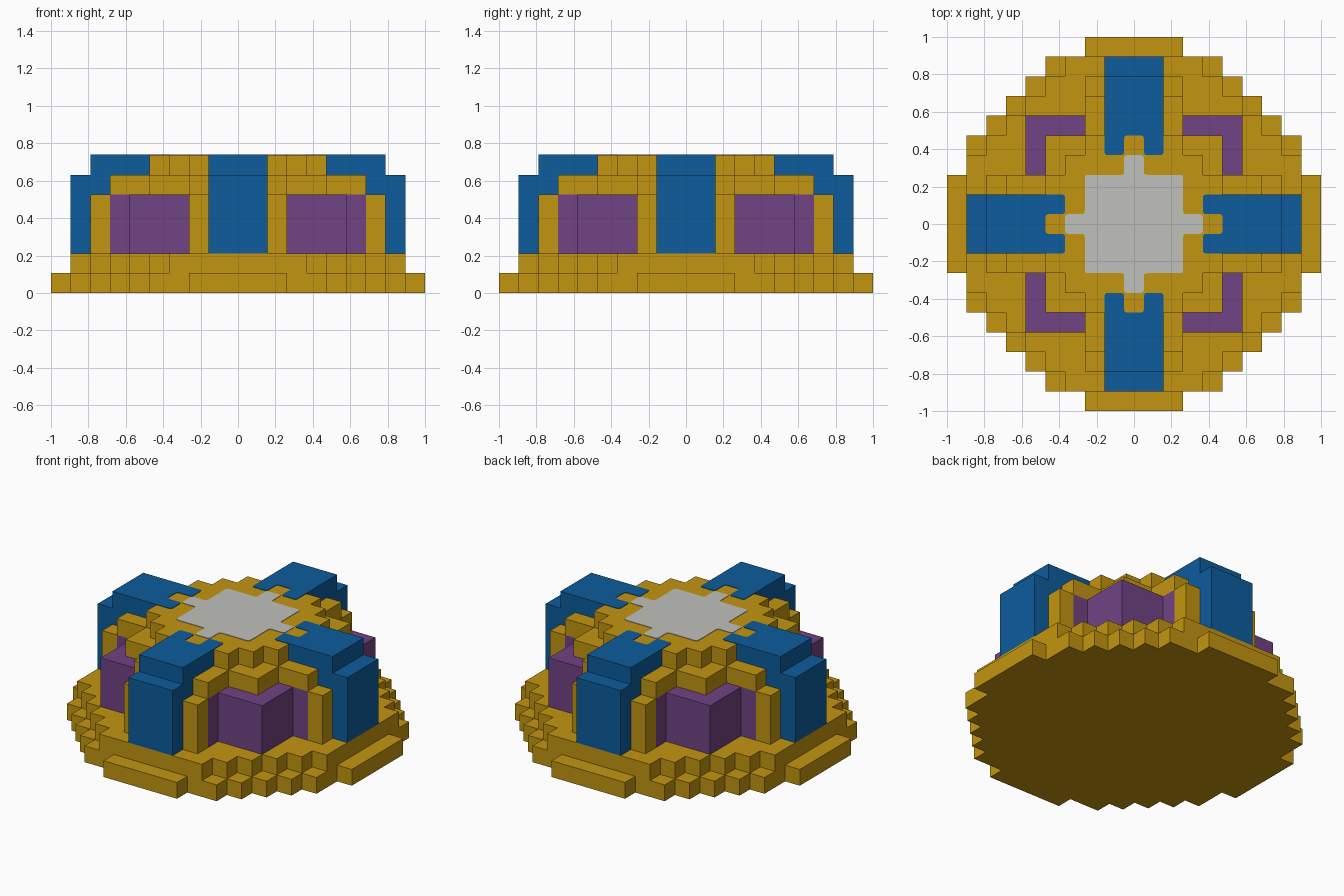
import bpy
import bmesh
from math import pi
from mathutils import Matrix

U = 2 / 19      # one block
PROUD = 0.03    # how far inlays stand out, in blocks

if "Cube" in bpy.data.objects:
    bpy.data.objects.remove(bpy.data.objects["Cube"])


def material(name, rgb):
    mat = bpy.data.materials.new(name)
    mat.use_nodes = True
    mat.diffuse_color = (*rgb, 1)
    shader = mat.node_tree.nodes["Principled BSDF"]
    shader.inputs["Base Color"].default_value = (*rgb, 1)
    shader.inputs["Roughness"].default_value = 0.8
    return mat


gold = material("gold", (0.54, 0.30, 0.005))
blue = material("blue", (0.004, 0.107, 0.34))
purple = material("purple", (0.165, 0.056, 0.23))
white = material("pale_grey", (0.53, 0.53, 0.50))


def prism(name, outline, z0, z1, mat, turn=0, rounded=None):
    """Extrude an outline given in blocks; optionally round some upright edges."""
    bm = bmesh.new()
    face = bm.faces.new([bm.verts.new((x, y, z0)) for x, y in outline])
    top = bmesh.ops.extrude_face_region(bm, geom=[face])["geom"]
    for v in top:
        if isinstance(v, bmesh.types.BMVert):
            v.co.z = z1
    if rounded:
        upright = [e for e in bm.edges
                   if abs(e.verts[0].co.z - e.verts[1].co.z) > 0.001
                   and rounded(e.verts[0].co)]
        bmesh.ops.bevel(bm, geom=upright, offset=0.15, segments=3,
                        profile=0.5, affect='EDGES')
    bmesh.ops.recalc_face_normals(bm, faces=bm.faces)
    bm.transform(Matrix.Rotation(turn, 4, 'Z') @ Matrix.Scale(U, 4))
    mesh = bpy.data.meshes.new(name)
    bm.to_mesh(mesh)
    bm.free()
    mesh.materials.append(mat)
    obj = bpy.data.objects.new(name, mesh)
    bpy.context.collection.objects.link(obj)
    return obj


def stepped(corners):
    """Turn the outer corners of one quarter into a full stepped outline."""
    quarter = []
    for i, (x, y) in enumerate(corners):
        quarter.append((x, y))
        if i + 1 < len(corners):
            quarter.append((x, corners[i + 1][1]))
    outline = []
    for _ in range(4):
        outline += quarter
        quarter = [(y, -x) for x, y in quarter]
    return outline


def rect(half_width, y0, y1):
    return [(-half_width, y0), (half_width, y0), (half_width, y1), (-half_width, y1)]


# Round stepped base
prism("base_lower", stepped([(2.5, 9.5), (4.5, 8.5), (5.5, 7.5), (6.5, 6.5),
                             (7.5, 5.5), (8.5, 4.5), (9.5, 2.5)]), 0, 1, gold)
prism("base_upper", stepped([(3.5, 8.5), (4.5, 7.5), (5.5, 6.5), (6.5, 5.5),
                             (7.5, 4.5), (8.5, 3.5)]), 1, 2, gold)

# Purple core and the gold tiers above it
prism("core", stepped([(2.5, 6.5), (5.5, 5.5), (6.5, 2.5)]), 2, 5, purple)
prism("shoulder", stepped([(2.5, 6.5), (4.5, 4.5), (6.5, 2.5)]), 5, 6, gold)
prism("crown", stepped([(2.5, 4.5), (3.5, 3.5), (4.5, 2.5)]), 6, 7, gold)

# Pale inlay in the crown
prism("crown_inlay", stepped([(0.5, 3.5), (2.5, 2.5), (3.5, 0.5)]),
      7 - PROUD, 7 + PROUD, white, rounded=lambda p: True)

# Four blue legs, each framed by a gold rib, with a forked cap gripping the crown
fork = [(-1.5, 3.5), (-0.5, 3.5), (-0.5, 4.5), (0.5, 4.5), (0.5, 3.5),
        (1.5, 3.5), (1.5, 7.5), (-1.5, 7.5)]
for i, side in enumerate(("back", "left", "front", "right")):
    turn = {"back": 0, "left": -pi / 2, "front": pi, "right": pi / 2}[side]
    prism(side + "_rib", rect(2.5, 6.5, 7.5), 2, 5, gold, turn)
    prism(side + "_leg", rect(1.5, 6, 8.5), 2, 6, blue, turn)
    prism(side + "_leg_cap", fork, 6, 7 + PROUD, blue, turn,
          rounded=lambda p: p.y < 5)
